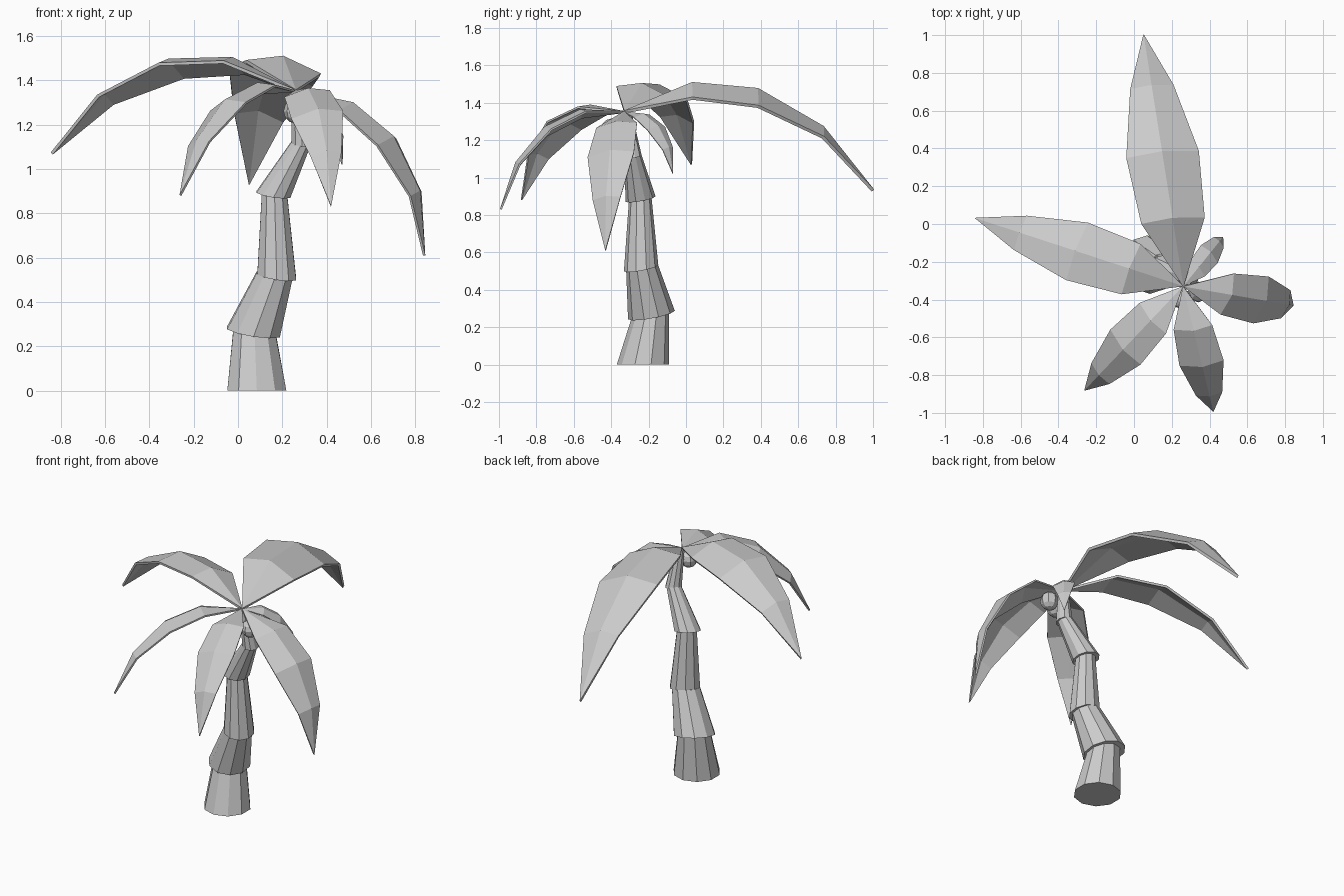
import bpy, bmesh, math
from mathutils import Vector

if "Cube" in bpy.data.objects:
    bpy.data.objects.remove(bpy.data.objects["Cube"])

CROWN = Vector((0.26, -0.33, 1.35))
SIDES = 10


def add_object(name, bm):
    bmesh.ops.recalc_face_normals(bm, faces=bm.faces)
    mesh = bpy.data.meshes.new(name)
    bm.to_mesh(mesh)
    bm.free()
    obj = bpy.data.objects.new(name, mesh)
    bpy.context.collection.objects.link(obj)
    return obj


def trunk_segment(name, low, low_r, high, high_r, low_tilt=1.0):
    """Tapered section whose end rings lean with the trunk."""
    bm = bmesh.new()
    rings = []
    for c, r, tilt in ((low, low_r, low_tilt), (high, high_r, 1.0)):
        ring = []
        for i in range(SIDES):
            a = 2 * math.pi * (i + 0.5) / SIDES
            dx, dy = r * math.cos(a), r * math.sin(a)
            ring.append(bm.verts.new((c[0] + dx, c[1] + dy,
                                      c[2] + tilt * (-0.15 * dx + 0.18 * dy))))
        rings.append(ring)
        bm.faces.new(ring)
    for i in range(SIDES):
        j = (i + 1) % SIDES
        bm.faces.new((rings[0][i], rings[0][j], rings[1][j], rings[1][i]))
    return add_object(name, bm)


def frond(name, tip):
    """Arched leaf from the crown to its tip; every frond shares one profile."""
    chord = Vector(tip) - CROWN
    length = chord.length
    u = chord.normalized()
    left = Vector((0, 0, 1)).cross(u).normalized()
    n = u.cross(left)
    # along chord, rise, half width
    profile = ((0.217, 0.181, 0.118), (0.463, 0.234, 0.135), (0.744, 0.172, 0.08))
    bm = bmesh.new()
    base = bm.verts.new(CROWN)
    end = bm.verts.new(tip)
    rows = []
    for along, rise, half in profile:
        row = []
        for side, drop in ((1, 0.12), (0, 0), (-1, 0.5)):
            p = u * along + n * (rise - drop * half) + left * (side * half)
            row.append(bm.verts.new(CROWN + p * length))
        rows.append(row)
    for k in range(2):
        bm.faces.new((base, rows[0][k + 1], rows[0][k]))
        bm.faces.new((end, rows[-1][k], rows[-1][k + 1]))
        for r0, r1 in zip(rows, rows[1:]):
            bm.faces.new((r0[k], r0[k + 1], r1[k + 1], r1[k]))
    obj = add_object(name, bm)
    mod = obj.modifiers.new("thickness", 'SOLIDIFY')
    mod.thickness = 0.012 * length
    mod.offset = 0
    return obj


# Trunk: stacked flaring sections
sections = [
    ((0.085, -0.23, 0.0), 0.14, (0.075, -0.19, 0.27), 0.10),
    ((0.07, -0.185, 0.265), 0.125, (0.165, -0.235, 0.52), 0.085),
    ((0.175, -0.24, 0.515), 0.092, (0.165, -0.245, 0.89), 0.06),
    ((0.16, -0.243, 0.885), 0.08, (0.287, -0.285, 1.12), 0.045),
    ((0.29, -0.287, 1.11), 0.05, (0.27, -0.32, 1.34), 0.03),
]
for i, s in enumerate(sections):
    trunk_segment(f"trunk_section_{i + 1}", *s, low_tilt=0.0 if i == 0 else 1.0)

# Fronds
tips = {
    "back": (0.05, 1.0, 0.93),
    "left": (-0.84, 0.03, 1.07),
    "front_left": (-0.26, -0.88, 0.88),
    "front": (0.42, -0.99, 0.83),
    "right": (0.84, -0.43, 0.61),
    "back_right": (0.47, -0.07, 1.02),
}
for name, tip in tips.items():
    frond("frond_" + name, tip)

# Coconuts under the crown
for i, loc in enumerate(((0.26, -0.40, 1.26), (0.34, -0.36, 1.26))):
    bm = bmesh.new()
    bmesh.ops.create_uvsphere(bm, u_segments=8, v_segments=6, radius=0.055)
    add_object(f"coconut_{i + 1}", bm).location = loc
